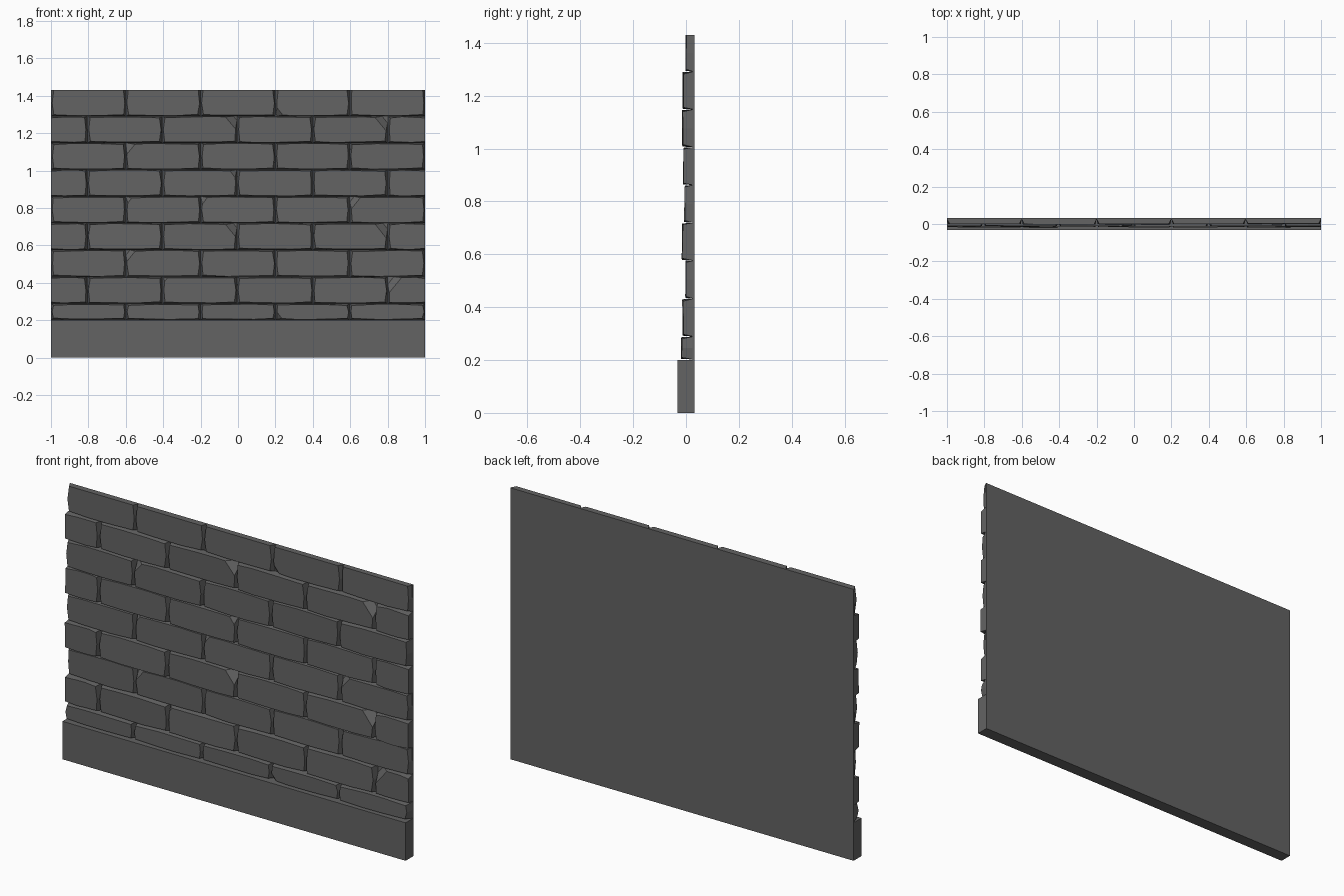
import bpy, bmesh, random
from mathutils import Vector

if "Cube" in bpy.data.objects:
    bpy.data.objects.remove(bpy.data.objects["Cube"])

random.seed(4)
stone = bpy.data.materials.new("dark_grey_stone")
stone.diffuse_color = (0.125, 0.125, 0.125, 1)
stone.use_nodes = True
stone.node_tree.nodes["Principled BSDF"].inputs["Base Color"].default_value = stone.diffuse_color
BACK, SEAT = 0.033, 0.027


def finish(bm, name):
    bmesh.ops.recalc_face_normals(bm, faces=bm.faces)
    me = bpy.data.meshes.new(name)
    bm.to_mesh(me)
    bm.free()
    me.materials.append(stone)
    ob = bpy.data.objects.new(name, me)
    bpy.context.collection.objects.link(ob)


def box(name, y0, y1, z0, z1):
    bm = bmesh.new()
    bmesh.ops.create_cube(bm, size=1)
    for v in bm.verts:
        v.co = (v.co.x * 2, (y0 + y1) / 2 + v.co.y * (y1 - y0),
                (z0 + z1) / 2 + v.co.z * (z1 - z0))
    finish(bm, name)


def brick(bm, x0, x1, z0, z1, depth, left, right, top, chip):
    """Tapered block: full outline at the mortar, smaller uneven outline in front."""
    r = random.uniform
    w, cx, cz = x1 - x0, (x0 + x1) / 2, (z0 + z1) / 2
    tx, tz = r(-.008, .008), r(-.03, .03)
    a, b = r(.25, .4), r(.6, .75)
    # (u, v) outline, with extra points so that long edges wander slightly
    outline = [(0, 0), (a, 0), (b, 0), (1, 0), (1, .5),
               (1, 1), (b, 1), (a, 1), (0, 1), (0, .5)]
    front, back = [], []
    for u, v in outline:
        x, z = x0 + u * w, z0 + v * (z1 - z0)
        back.append(bm.verts.new((x, SEAT, z)))
        corner = u in (0, 1) and v in (0, 1)
        if u == 0:
            x += left * (r(.011, .016) if corner else r(.005, .009))
        if u == 1:
            x -= right * (r(.011, .016) if corner else r(.005, .009))
        dz = r(.006, .010) if corner else r(.002, .006)
        if v == 0:
            z += dz
        if v == 1:
            z -= dz * top
        front.append(bm.verts.new((x, depth + tx * (x - cx) + tz * (z - cz), z)))
    n = len(outline)
    faces = [bm.faces.new(front), bm.faces.new(back[::-1])]
    for i in range(n):
        j = (i + 1) % n
        faces.append(bm.faces.new((front[j], front[i], back[i], back[j])))
    # broken corner: slice it off and cap the cut
    if chip:
        sx, sz, size = chip
        corner = Vector((x1 if sx > 0 else x0, depth, z1 if sz > 0 else z0))
        no = Vector((sx, -1.3, sz * .8)).normalized()
        geom = list({e for f in faces for e in f.edges}) + front + back + faces
        cut = bmesh.ops.bisect_plane(bm, geom=geom, plane_co=corner - no * size,
                                     plane_no=no, clear_outer=True)
        edges = [e for e in cut["geom_cut"] if isinstance(e, bmesh.types.BMEdge)]
        bmesh.ops.holes_fill(bm, edges=edges, sides=0)


# plinth and mortar backing
box("plinth", -0.033, BACK, 0, 0.2)
box("mortar_backing", SEAT - 0.003, BACK, 0.2, 1.43)

# brick courses in running bond
levels = [.202, .289, .432, .576, .719, .862, 1.005, 1.148, 1.291, 1.43]
depths = [-.018, -.012, -.002, -.013, -.006, -.009, -.015, -.011, -.001]
chips = {(0, 3): (-1, -1, .022), (1, 2): (-1, 1, .018), (1, 5): (-1, 1, .042),
         (2, 1): (-1, 1, .03), (3, 2): (1, 1, .036), (3, 4): (1, 1, .04),
         (4, 1): (-1, 1, .022), (4, 2): (-1, 1, .024), (4, 4): (-1, 1, .034),
         (5, 2): (1, 1, .024), (6, 1): (-1, 1, .03), (7, 2): (1, 1, .034),
         (7, 4): (1, 1, .04), (8, 3): (-1, -1, .024)}
for row in range(9):
    if row % 2:
        joints = [-1, -.805, -.405, -.005, .4, .8, 1]
    else:
        joints = [-1, -.6, -.2, .2, .597, 1]
    bm = bmesh.new()
    last = len(joints) - 2
    for k in range(last + 1):
        brick(bm, joints[k], joints[k + 1], levels[row], levels[row + 1],
              depths[row] + random.uniform(-.001, .003),
              0 if row % 2 and k == 0 else 1, 0 if row % 2 and k == last else 1,
              0 if row == 8 else 1, chips.get((row, k)))
    finish(bm, f"brick_course_{row + 1}")
